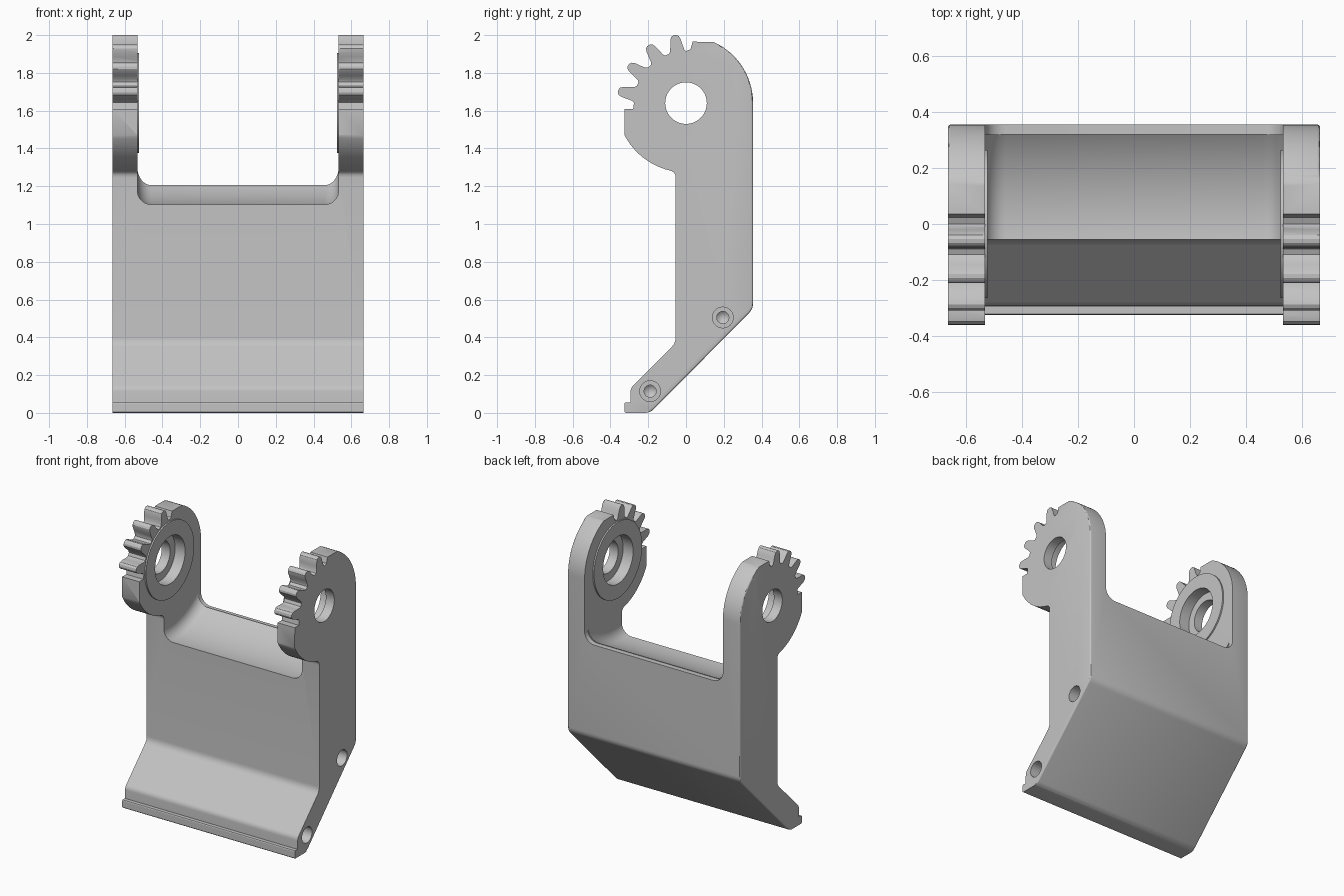
import bpy, bmesh
from math import cos, sin, pi, radians
from mathutils import Vector

cube = bpy.data.objects.get("Cube")
if cube:
    bpy.data.objects.remove(cube, do_unlink=True)

grey = bpy.data.materials.new("plain grey")
grey.use_nodes = True
grey.diffuse_color = (0.55, 0.55, 0.55, 1)
grey.node_tree.nodes["Principled BSDF"].inputs["Base Color"].default_value = grey.diffuse_color

HALF = 0.665          # half width of the whole bracket
INNER = 0.533         # inner face of each arm
PIVOT = Vector((0, 1.64))


def polar(r, deg):
    return PIVOT + r * Vector((cos(radians(deg)), sin(radians(deg))))


def arc(r, start, end, steps):
    return [polar(r, start + (end - start) * i / steps) for i in range(steps + 1)]


def rounded(before, corner, after, r, steps=6):
    """Fillet a corner with a smooth curve."""
    b, c, a = Vector(before), Vector(corner), Vector(after)
    p, q = c + (b - c).normalized() * r, c + (a - c).normalized() * r
    return [p * (1 - t) ** 2 + c * 2 * t * (1 - t) + q * t * t
            for t in [i / steps for i in range(steps + 1)]]


def finish(name, bm):
    bmesh.ops.recalc_face_normals(bm, faces=bm.faces)
    mesh = bpy.data.meshes.new(name)
    bm.to_mesh(mesh)
    bm.free()
    mesh.materials.append(grey)
    ob = bpy.data.objects.new(name, mesh)
    bpy.context.collection.objects.link(ob)
    return ob


def prism(bm, points, offset):
    face = bm.faces.new([bm.verts.new(p) for p in points])
    out = bmesh.ops.extrude_face_region(bm, geom=[face])["geom"]
    bmesh.ops.translate(bm, vec=offset, verts=[g for g in out if isinstance(g, bmesh.types.BMVert)])


def lathe(name, profile, centre, closed=False, segments=96):
    """Revolve (x, radius) points about an axis along x."""
    bm = bmesh.new()
    cy, cz = centre
    verts = [bm.verts.new((x, cy, cz + r)) for x, r in profile]
    edges = [bm.edges.new(pair) for pair in zip(verts, verts[1:])]
    if closed:
        edges.append(bm.edges.new((verts[-1], verts[0])))
    bmesh.ops.spin(bm, geom=verts + edges, cent=(0, cy, cz), axis=(1, 0, 0),
                   angle=2 * pi, steps=segments, use_merge=True)
    bmesh.ops.remove_doubles(bm, verts=bm.verts, dist=1e-5)
    return finish(name, bm)


def cut(target, cutter):
    mod = target.modifiers.new("cut", "BOOLEAN")
    mod.operation, mod.solver, mod.object = "DIFFERENCE", "EXACT", cutter
    cutter.hide_render = True
    bpy.context.view_layer.objects.active = target
    bpy.ops.object.modifier_apply(modifier=mod.name)
    bpy.data.objects.remove(cutter, do_unlink=True)


# Side outline: rounded back, gear teeth, front lobe, straight wall, slanted foot
outline = arc(0.355, 0, 66, 24) + [Vector((0.035, 1.965)), Vector((0.024, 1.925))]
tooth = [(0.275, 9.5), (0.285, 7.6), (0.315, 5.8), (0.342, 4.6), (0.358, 3.2), (0.365, 1.2)]
for k in range(4):
    mid = 99.5 + 23.5 * k
    outline += [polar(r, mid - a) for r, a in tooth]
    outline += [polar(r, mid + a) for r, a in reversed(tooth)]
outline += [Vector(p) for p in ((-0.28, 1.61), (-0.325, 1.61))]
outline += arc(0.367, 207.6, 256, 14)
outline += rounded((-0.088, 1.284), (-0.055, 1.275), (-0.055, 1), 0.03)
outline += rounded((-0.055, 1), (-0.055, 0.37), (-0.29, 0.135), 0.03)
outline += rounded((-0.055, 0.37), (-0.293, 0.132), (-0.295, 0.05), 0.02)
outline += [Vector(p) for p in ((-0.295, 0.055), (-0.322, 0.055), (-0.325, 0.05), (-0.325, 0.005), (-0.32, 0))]
outline += rounded((-0.32, 0), (-0.19, 0), (0.355, 0.55), 0.03)
outline += rounded((-0.19, 0), (0.355, 0.55), (0.355, 1), 0.03)

bm = bmesh.new()
prism(bm, [(-HALF, p.x, p.y) for p in outline], (2 * HALF, 0, 0))
# Softened outer edges along the back and underside
soft = []
for e in bm.edges:
    m = (e.verts[0].co + e.verts[1].co) / 2
    if abs(m.x) > HALF - 0.001 and m.z < 1.95 and (m.y > 0.14 or (m.y > -0.19 and m.z - m.y < 0.21)):
        soft.append(e)
bmesh.ops.bevel(bm, geom=soft, offset=0.01, segments=3, profile=0.5, affect="EDGES")
body = finish("bracket_body", bm)

# Concave saddle between the arms, concentric with the pivot
R, F = 0.54, 0.075
rim = [(INNER - F + F * sin(a), R - F + F * cos(a)) for a in [i * pi / 16 for i in range(9)]]
cut(body, lathe("saddle_cutter", [(-INNER, 0)] + [(-x, r) for x, r in reversed(rim)]
                + rim + [(INNER, 0)], PIVOT, segments=144))

# Flat lip along the back of the saddle
side = [(x, 1.2 + R - r) for x, r in rim] + [(INNER, 2.1)]
bm = bmesh.new()
prism(bm, [(x, 0.32, z) for x, z in side] + [(-x, 0.32, z) for x, z in reversed(side)], (0, 0.3, 0))
cut(body, finish("lip_cutter", bm))

# Stepped pivot bores and raised rings on the inner arm faces
for label, s in (("left", 1), ("right", -1)):
    bore = [(0.5, 0), (0.5, 0.165), (0.6, 0.165), (0.6, 0.11), (0.7, 0.11), (0.7, 0)]
    cut(body, lathe("bore_cutter", [(s * x, r) for x, r in bore], PIVOT))
    ring = [(0.523, 0.165), (0.523, 0.265), (INNER + 0.001, 0.265), (INNER + 0.001, 0.165)]
    boss = lathe(label + "_pivot_ring", [(s * x, r) for x, r in ring], PIVOT, closed=True)

# Stepped screw holes in the left side
for centre in ((0.195, 0.505), (-0.19, 0.115)):
    hole = [(0.7, 0), (0.7, 0.055), (0.58, 0.055), (0.58, 0.032), (0.45, 0.032), (0.42, 0)]
    cut(body, lathe("screw_cutter", hole, centre, segments=32))

# Smooth curved faces, keep edges crisp
for ob in bpy.context.view_layer.objects:
    ob.select_set(ob.type == "MESH" and ob.data.materials.get("plain grey") is not None)
bpy.context.view_layer.objects.active = body
bpy.ops.object.shade_smooth_by_angle(angle=radians(30))
